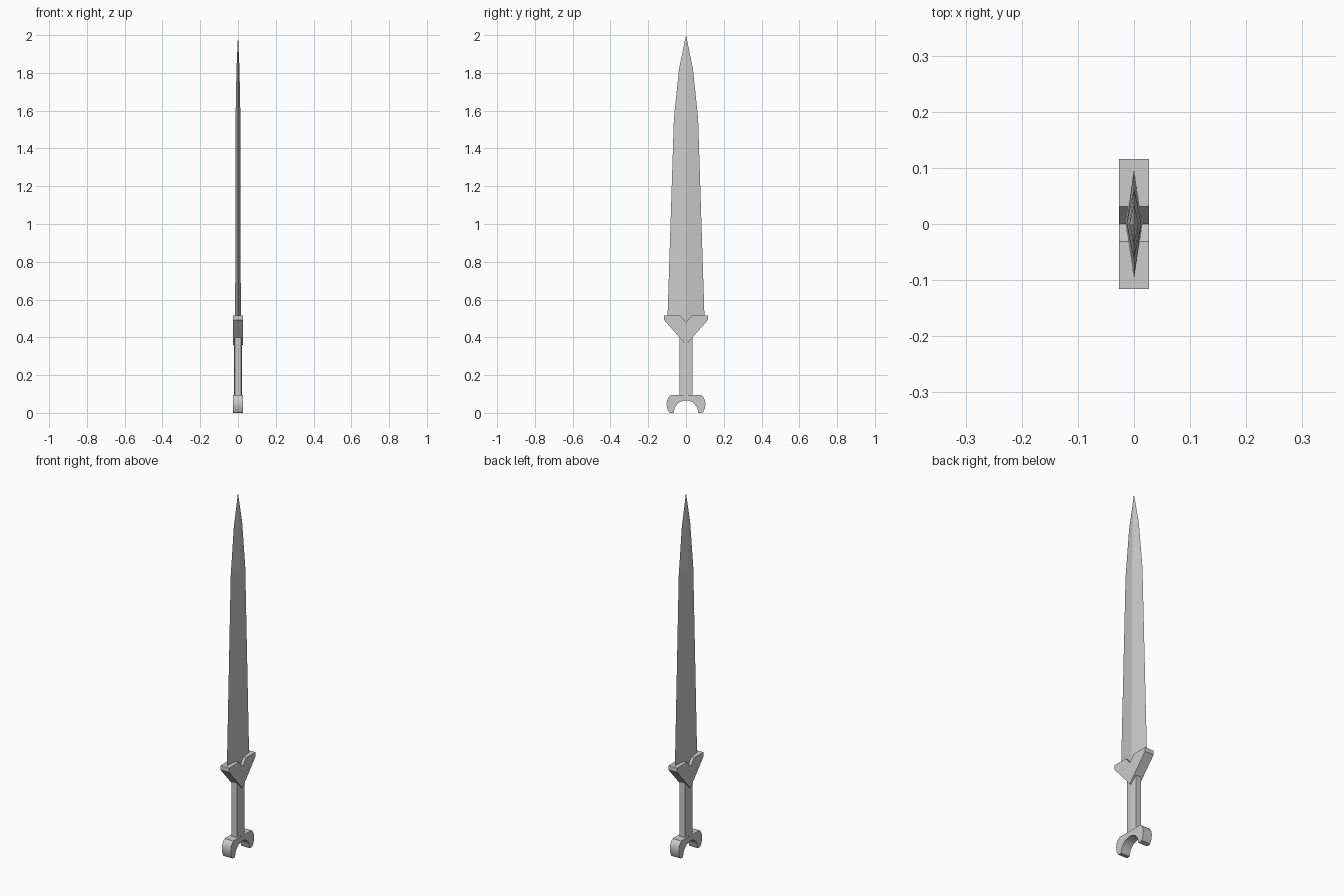
import bpy
import bmesh
import math

if "Cube" in bpy.data.objects:
    bpy.data.objects.remove(bpy.data.objects["Cube"])


def finish(bm, name, smooth=None):
    bmesh.ops.recalc_face_normals(bm, faces=bm.faces[:])
    mesh = bpy.data.meshes.new(name)
    bm.to_mesh(mesh)
    bm.free()
    obj = bpy.data.objects.new(name, mesh)
    bpy.context.collection.objects.link(obj)
    if smooth:
        bpy.ops.object.select_all(action='DESELECT')
        obj.select_set(True)
        bpy.context.view_layer.objects.active = obj
        bpy.ops.object.shade_smooth_by_angle(angle=math.radians(smooth))
    return obj


def plate(name, half, depth, smooth=None):
    """Mirror a half outline (y, z) and extrude it from -depth to depth in x."""
    outline = half + [(-y, z) for y, z in reversed(half) if y > 1e-6]
    bm = bmesh.new()
    face = bm.faces.new([bm.verts.new((-depth, y, z)) for y, z in outline])
    new = bmesh.ops.extrude_face_region(bm, geom=[face])['geom']
    moved = [v for v in new if isinstance(v, bmesh.types.BMVert)]
    bmesh.ops.translate(bm, verts=moved, vec=(2 * depth, 0, 0))
    bmesh.ops.triangulate(bm, faces=[f for f in bm.faces if len(f.verts) > 4])
    return finish(bm, name, smooth)


def loft(name, rings):
    """Bridge rings of equal size; a single-point ring closes to a tip."""
    bm = bmesh.new()
    rings = [[bm.verts.new(p) for p in r] for r in rings]
    for a, b in zip(rings, rings[1:]):
        n = len(a)
        for i in range(n):
            j = (i + 1) % n
            bm.faces.new([a[i], a[j], b[0]] if len(b) == 1 else [a[i], a[j], b[j], b[i]])
    for r in (rings[0], rings[-1]):
        if len(r) > 2:
            bm.faces.new(r)
    return finish(bm, name)


# Blade: diamond section tapering to a point, root tucked into the guard notch
def diamond(t, w, z, z_edge=None):
    e = z if z_edge is None else z_edge
    return [(t, 0, z), (0, w, e), (-t, 0, z), (0, -w, e)]


loft("blade", [diamond(0.015, 0.098, 0.44, 0.50), diamond(0.013, 0.064, 1.56),
               diamond(0.008, 0.037, 1.82), [(0, 0, 2.0)]])

# Grip: bar with a shallow ridge along each broad face
section = [(0.020, 0), (0.017, 0.034), (-0.017, 0.034),
           (-0.020, 0), (-0.017, -0.034), (0.017, -0.034)]
loft("grip", [[(x, y, z) for x, y in section] for z in (0.08, 0.42)])

# Guard: pointed plate with a V notch
plate("guard", [(0, 0.48), (0.031, 0.516), (0.116, 0.516), (0.116, 0.492), (0, 0.36)], 0.027)

# Pommel: forked plate with curved horns and a round arch
outer = [(0, 0.095), (0.079, 0.095), (0.091, 0.085), (0.100, 0.068),
         (0.103, 0.048), (0.100, 0.024), (0.090, 0.003), (0.084, 0.0)]
arch = [(0.064 * math.cos(a), 0.003 + 0.063 * math.sin(a))
        for a in (math.radians(90 * i / 6) for i in range(7))]
arch[-1] = (0, 0.066)
plate("pommel", outer + [(0.066, 0.0)] + arch, 0.027, 35)
